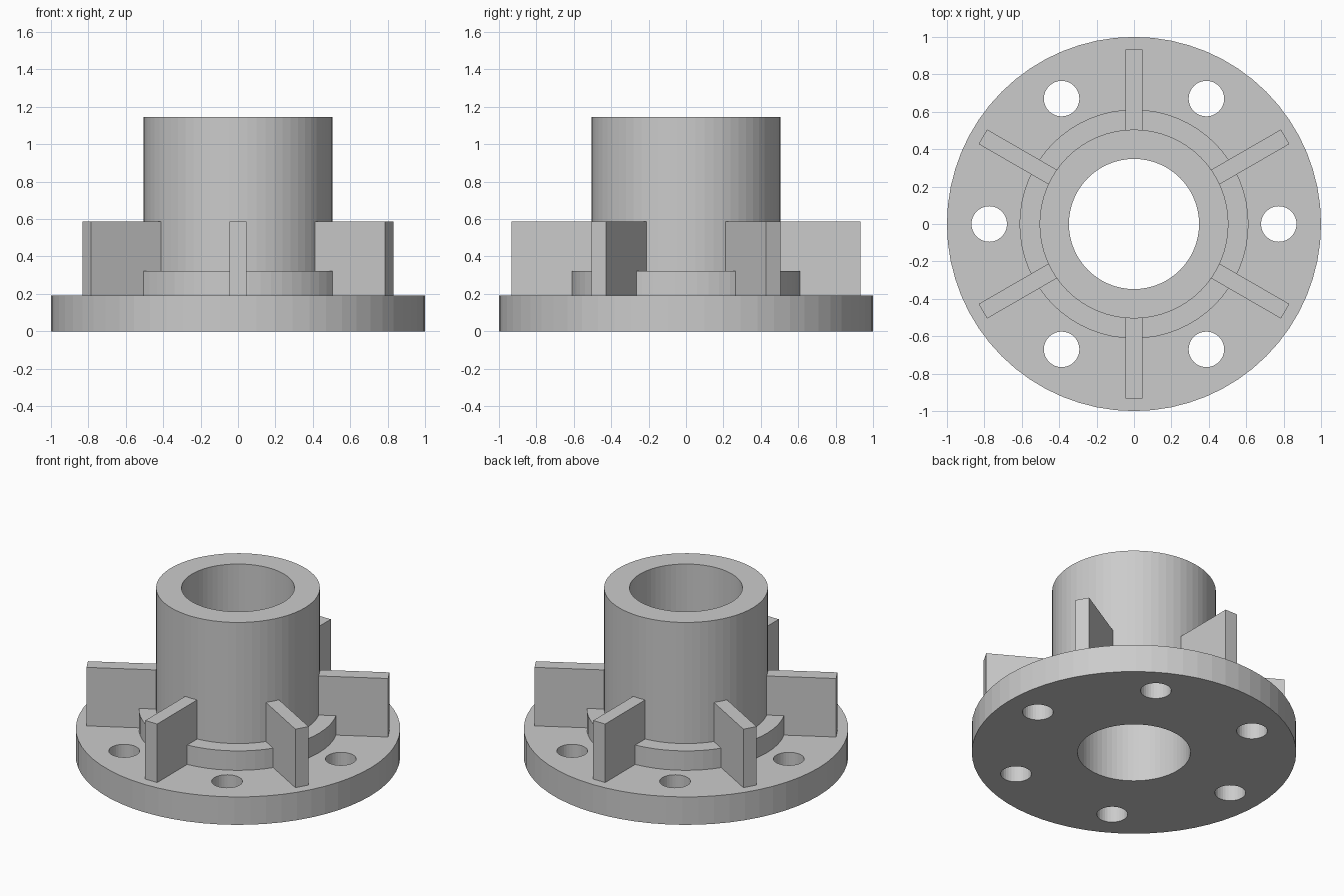
import bpy, bmesh, math
from mathutils import Matrix

if "Cube" in bpy.data.objects:
    bpy.data.objects.remove(bpy.data.objects["Cube"])

SEG = 64


def make_object(name, bm):
    bmesh.ops.recalc_face_normals(bm, faces=bm.faces)
    mesh = bpy.data.meshes.new(name)
    bm.to_mesh(mesh)
    bm.free()
    obj = bpy.data.objects.new(name, mesh)
    bpy.context.collection.objects.link(obj)
    return obj


def lathe(name, profile):
    """Revolve a closed (radius, z) profile around the z axis."""
    bm = bmesh.new()
    rings = []
    for i in range(SEG):
        a = 2 * math.pi * i / SEG
        rings.append([bm.verts.new((r * math.cos(a), r * math.sin(a), z)) for r, z in profile])
    n = len(profile)
    for i in range(SEG):
        a, b = rings[i], rings[(i + 1) % SEG]
        for j in range(n):
            k = (j + 1) % n
            bm.faces.new((a[j], b[j], b[k], a[k]))
    return make_object(name, bm)


# Flange, collar, hub and bore as one turned body
body = lathe("flanged_hub", [
    (0.348, 0), (1.0, 0), (1.0, 0.19), (0.612, 0.19), (0.612, 0.322),
    (0.505, 0.322), (0.505, 1.146), (0.348, 1.146)])

# Six bolt holes through the flange
bm = bmesh.new()
for i in range(6):
    a = math.radians(60 * i)
    bmesh.ops.create_cone(
        bm, cap_ends=True, segments=32, radius1=0.095, radius2=0.095, depth=0.6,
        matrix=Matrix.Translation((0.774 * math.cos(a), 0.774 * math.sin(a), 0.1)))
cutter = make_object("bolt_hole_cutter", bm)
cutter.hide_render = True

mod = body.modifiers.new("bolt_holes", 'BOOLEAN')
mod.operation = 'DIFFERENCE'
mod.solver = 'EXACT'
mod.object = cutter
bpy.context.view_layer.objects.active = body
bpy.ops.object.modifier_apply(modifier=mod.name)
bpy.data.objects.remove(cutter)

# Six radial stiffening ribs between the holes
R_IN, R_OUT, WIDTH, Z0, Z1 = 0.47, 0.933, 0.09, 0.18, 0.588
for i in range(6):
    bm = bmesh.new()
    bmesh.ops.create_cube(
        bm, size=1,
        matrix=Matrix.Rotation(math.radians(30 + 60 * i), 4, 'Z')
        @ Matrix.Translation(((R_IN + R_OUT) / 2, 0, (Z0 + Z1) / 2))
        @ Matrix.Diagonal((R_OUT - R_IN, WIDTH, Z1 - Z0, 1)))
    make_object(f"rib_{i + 1}", bm)
